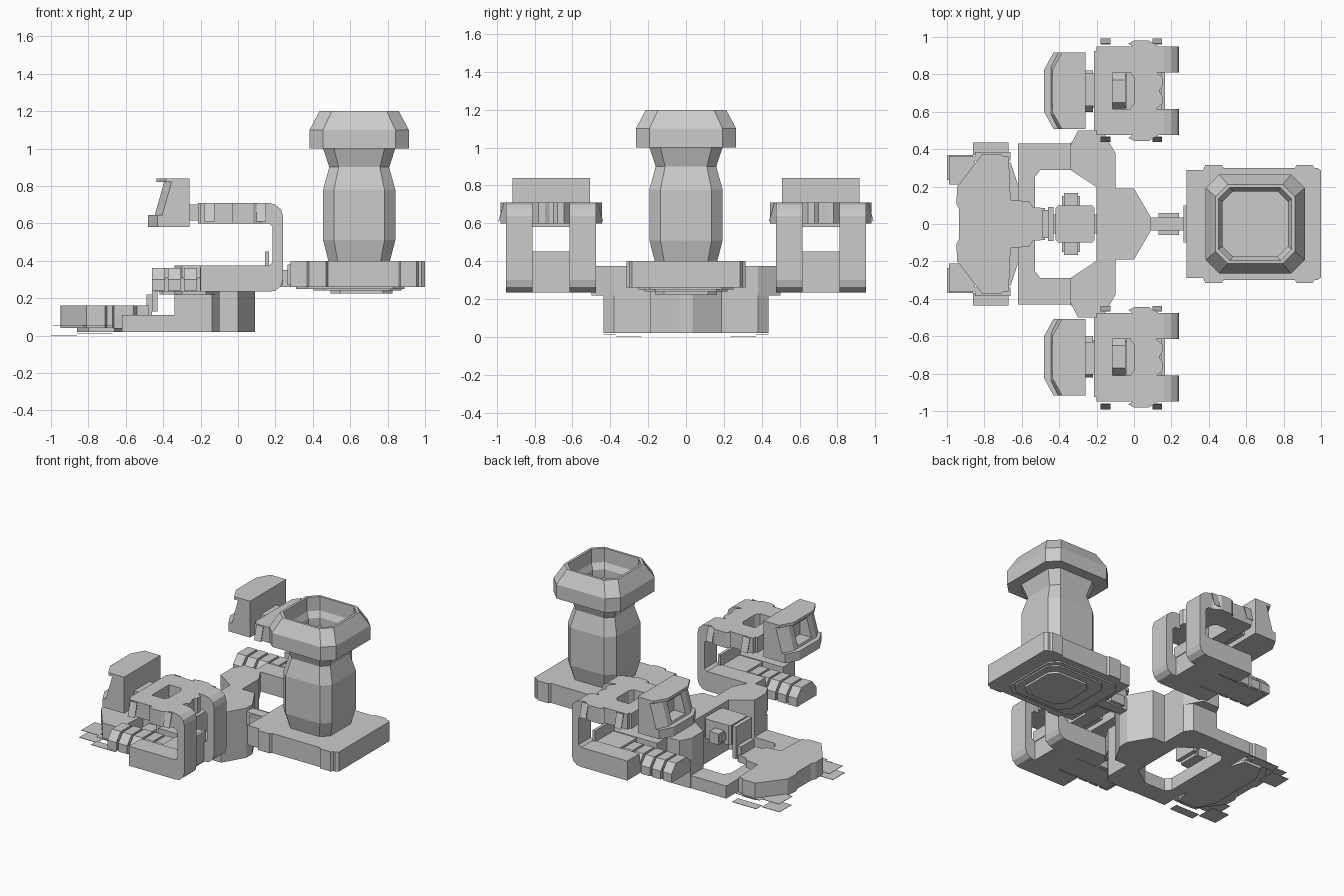
import bpy, bmesh
from mathutils import Vector


def finish(name, bm):
    bmesh.ops.recalc_face_normals(bm, faces=bm.faces)
    me = bpy.data.meshes.new(name)
    bm.to_mesh(me)
    bm.free()
    ob = bpy.data.objects.new(name, me)
    bpy.context.collection.objects.link(ob)
    return ob


def loft(name, rings):
    """Skin closed rings of 3D points and cap both ends."""
    bm = bmesh.new()
    vs = [[bm.verts.new(p) for p in r] for r in rings]
    n = len(vs[0])
    for a, b in zip(vs, vs[1:]):
        for i in range(n):
            j = (i + 1) % n
            bm.faces.new((a[i], a[j], b[j], b[i]))
    bm.faces.new(vs[0])
    bm.faces.new(vs[-1])
    return finish(name, bm)


def prism(name, pts, axis, a, b):
    """Extrude a 2D outline along an axis from a to b."""
    def place(p, t):
        q = list(p)
        q.insert('xyz'.index(axis), t)
        return Vector(q)
    return loft(name, [[place(p, t) for p in pts] for t in (a, b)])


def box(name, x0, x1, y0, y1, z0, z1):
    return prism(name, [(x0, y0), (x1, y0), (x1, y1), (x0, y1)], 'z', z0, z1)


def octagon(cx, cy, hx, hy, c):
    q = [(hx, hy - c), (hx - c, hy), (c - hx, hy), (-hx, hy - c)]
    return [(cx + x, cy + y) for x, y in q + [(-x, -y) for x, y in q]]


def both(pts):
    """Complete a half outline by mirroring it in y."""
    return pts + [(x, -y) for x, y in reversed(pts)]


# Tower: chamfered square column with a hollow flared cup
TX = 0.648
levels = [(0.40, 0.165, 0.05), (0.51, 0.193, 0.058), (0.78, 0.193, 0.058), (0.90, 0.16, 0.05),
          (1.0, 0.193, 0.058), (1.0, 0.265, 0.072), (1.1, 0.265, 0.072), (1.2, 0.212, 0.065),
          (1.2, 0.195, 0.06), (1.1, 0.195, 0.06), (1.06, 0.175, 0.055), (1.0, 0.175, 0.055)]
loft("tower_column", [[(x, y, z) for x, y in octagon(TX, 0, h, h, c)] for z, h, c in levels])

# Tower base slab with edge tabs and stepped underside
prism("tower_base", both([(1.0, 0.285), (0.98, 0.30), (0.965, 0.30), (0.955, 0.315), (0.87, 0.315),
                          (0.86, 0.30), (0.48, 0.30), (0.47, 0.315), (0.38, 0.315),
                          (0.37, 0.29), (0.28, 0.29)]), 'z', 0.26, 0.40)
prism("tower_base_step_upper", octagon(0.60, 0, 0.29, 0.25, 0.06), 'z', 0.25, 0.26)
prism("tower_base_step_middle", octagon(0.64, 0, 0.235, 0.22, 0.06), 'z', 0.24, 0.25)
prism("tower_base_step_lower", octagon(0.66, 0, 0.165, 0.165, 0.05), 'z', 0.225, 0.24)

# Link bar between tower and body
box("link_bar", 0.05, 0.29, -0.035, 0.035, 0.26, 0.35)
box("link_sleeve", 0.13, 0.24, -0.06, 0.06, 0.27, 0.34)
box("link_socket", 0.265, 0.29, -0.10, 0.10, 0.27, 0.38)

# Raised body with pointed nose
prism("body_nose", both([(0.09, 0.035), (0.0, 0.19), (-0.10, 0.19), (-0.20, 0.20)]), 'z', 0.02, 0.375)

# Front deck, tongue and console
prism("front_deck", both([(-0.60, 0.12), (-0.66, 0.13), (-0.67, 0.36), (-0.70, 0.36), (-0.71, 0.375),
                          (-0.81, 0.375), (-0.83, 0.35), (-0.945, 0.20), (-0.95, 0.11),
                          (-0.935, 0.08)]), 'z', 0.04, 0.16)
prism("front_deck_underside", both([(-0.60, 0.15), (-0.66, 0.33), (-0.80, 0.33), (-0.86, 0.20)]),
      'z', 0.02, 0.04)
prism("deck_tongue", both([(-0.475, 0.085), (-0.54, 0.09), (-0.56, 0.12), (-0.66, 0.13)]), 'z', 0.11, 0.16)
box("console_post", -0.46, -0.43, -0.09, 0.09, 0.13, 0.36)
box("console_foot", -0.49, -0.46, -0.075, 0.075, 0.11, 0.22)
prism("console_box", octagon(-0.315, 0, 0.105, 0.10, 0.015), 'z', 0.22, 0.36)
box("console_crossbar", -0.385, -0.29, -0.15, 0.15, 0.25, 0.30)
box("console_end_plate", -0.375, -0.30, -0.165, 0.165, 0.235, 0.315)
box("console_neck", -0.44, -0.18, -0.05, 0.05, 0.25, 0.33)

for s, side in ((1, "left"), (-1, "right")):
    def sy(pts):
        return [(x, s * y) for x, y in pts]

    def sbox(name, x0, x1, y0, y1, z0, z1):
        return box(f"{side}_{name}", x0, x1, s * y0, s * y1, z0, z1)

    # Low frame half and raised shoulder
    prism(f"{side}_low_frame", sy([(-0.62, 0), (-0.62, 0.43), (-0.33, 0.43), (-0.33, 0.29), (-0.50, 0.29),
                                   (-0.53, 0.25), (-0.53, 0)]), 'z', 0.02, 0.11)
    shoulder = [(-0.34, 0.29), (-0.34, 0.435), (-0.14, 0.435), (-0.10, 0.38), (-0.10, 0.19), (-0.19, 0.19)]
    prism(f"{side}_shoulder", sy(shoulder), 'z', 0.02, 0.22)
    prism(f"{side}_shoulder_top", sy([(-0.34, 0.29), (-0.34, 0.42), (-0.30, 0.50), (-0.17, 0.50),
                                      (-0.10, 0.38), (-0.10, 0.19), (-0.19, 0.19)]), 'z', 0.22, 0.375)

    # Thin sheets around the front deck
    sbox("front_sheet_low", -1.0, -0.86, 0.235, 0.37, 0.0, 0.003)
    sbox("front_sheet_high", -0.99, -0.85, 0.21, 0.36, 0.05, 0.053)
    sbox("edge_sheet_low", -0.86, -0.67, 0.37, 0.435, 0.01, 0.013)
    sbox("edge_sheet_high", -0.85, -0.66, 0.34, 0.385, 0.05, 0.053)

    # Side pod: two rounded C-shaped arms
    c_arm = [(-0.20, 0.60), (-0.20, 0.71), (0.16, 0.71), (0.20, 0.70), (0.23, 0.675), (0.24, 0.64),
             (0.24, 0.30), (0.23, 0.265), (0.20, 0.24), (0.17, 0.235), (-0.20, 0.235), (-0.20, 0.375),
             (0.165, 0.375), (0.185, 0.39), (0.185, 0.58), (0.165, 0.60)]
    for tag, y0, y1 in (("inner", 0.475, 0.615), ("outer", 0.81, 0.95)):
        prism(f"{side}_pod_{tag}_arm", c_arm, 'y', s * y0, s * y1)
    # Top bridges round the opening, with side flaps
    sbox("pod_rear_bridge", -0.215, -0.115, 0.50, 0.925, 0.60, 0.71)
    prism(f"{side}_pod_top_bridge", sy([(-0.03, 0.60), (0.0, 0.645), (0.0, 0.78), (-0.03, 0.825),
                                        (0.10, 0.83), (0.155, 0.78), (0.155, 0.745), (0.14, 0.72), (0.14, 0.70),
                                        (0.155, 0.68), (0.155, 0.645), (0.10, 0.60)]), 'z', 0.60, 0.71)
    prism(f"{side}_pod_top_cap", sy([(-0.03, 0.46), (0.0, 0.445), (0.08, 0.445), (0.13, 0.475),
                                     (0.13, 0.95), (0.08, 0.98), (0.0, 0.98), (-0.03, 0.95)][:4]
                                    + [(0.0, 0.48)]), 'z', 0.60, 0.71)
    prism(f"{side}_pod_top_cap_outer", sy([(-0.03, 0.965), (0.0, 0.98), (0.08, 0.98), (0.13, 0.95),
                                           (0.0, 0.945)]), 'z', 0.60, 0.71)
    for tag, ya, yb in (("inner", 0.465, 0.438), ("outer", 0.96, 0.987)):
        for k, x0, x1 in ((1, -0.18, -0.125), (2, 0.10, 0.15)):
            prism(f"{side}_pod_{tag}_flap_{k}", [(s * ya, 0.71), (s * yb, 0.61), (s * (yb + 0.004), 0.61),
                                                 (s * (ya + 0.004), 0.71)], 'x', x0, x1)
    # Pod floor and ribbed cushion
    sbox("pod_floor", -0.04, 0.16, 0.60, 0.825, 0.235, 0.37)
    sbox("pod_floor_sill", 0.145, 0.165, 0.60, 0.825, 0.37, 0.45)
    sbox("pod_rib_core", -0.44, -0.03, 0.62, 0.80, 0.235, 0.31)
    for k in range(5):
        x = -0.46 + k * 0.086
        prism(f"{side}_pod_rib_{k + 1}", [(s * 0.60, 0.24), (s * 0.60, 0.30), (s * 0.65, 0.36),
                                          (s * 0.77, 0.36), (s * 0.82, 0.30), (s * 0.82, 0.24)],
              'x', x, x + 0.07)

    # Neck and hooded head with a recessed screen
    sbox("pod_neck", -0.27, -0.20, 0.63, 0.805, 0.615, 0.70)

    def head_ring(z, xf, half, c, h):
        return [(x, s * (0.712 + y), z) for x, y in
                ((-0.26, -half), (-0.26, half), (xf + c, half), (xf, half - h), (xf, h - half), (xf + c, -half))]
    head = loft(f"{side}_pod_head", [head_ring(0.58, -0.48, 0.205, 0.05, 0.09),
                                     head_ring(0.645, -0.48, 0.205, 0.05, 0.09),
                                     head_ring(0.645, -0.445, 0.205, 0.04, 0.08),
                                     head_ring(0.82, -0.395, 0.205, 0.04, 0.08),
                                     head_ring(0.82, -0.435, 0.205, 0.05, 0.09),
                                     head_ring(0.84, -0.435, 0.205, 0.05, 0.09)])
    cutter = sbox("screen_cutter", -0.55, -0.35, 0.635, 0.79, 0.66, 0.79)
    mod = head.modifiers.new("screen_recess", 'BOOLEAN')
    mod.operation = 'DIFFERENCE'
    mod.object = cutter
    bpy.context.view_layer.objects.active = head
    bpy.ops.object.modifier_apply(modifier=mod.name)
    bpy.data.objects.remove(cutter)
